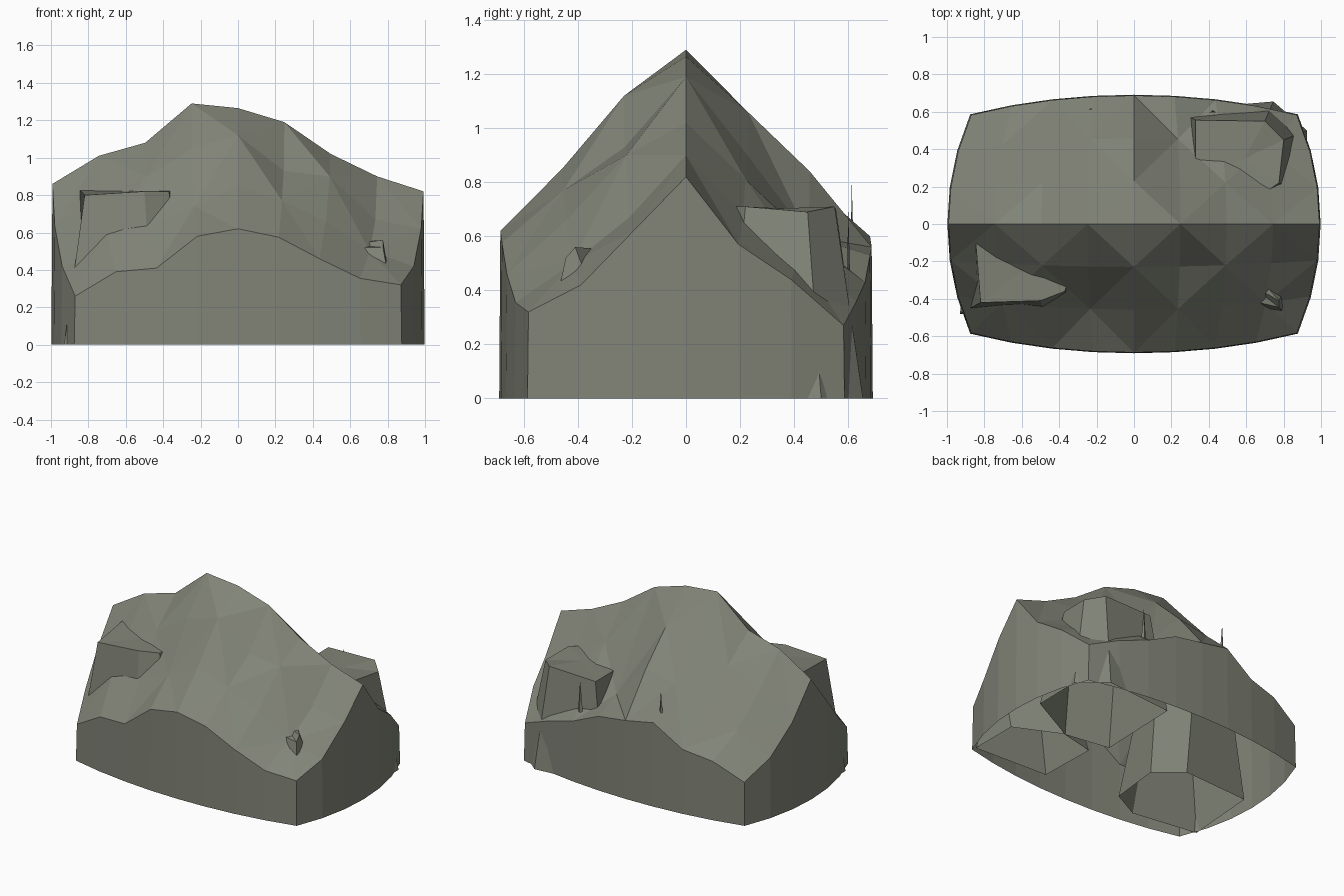
import bpy, bmesh, math
from mathutils import Vector

if "Cube" in bpy.data.objects:
    bpy.data.objects.remove(bpy.data.objects["Cube"])

stone = bpy.data.materials.new("mossy grey stone")
stone.diffuse_color = (0.22, 0.23, 0.185, 1)
stone.use_nodes = True
stone.node_tree.nodes["Principled BSDF"].inputs["Base Color"].default_value = stone.diffuse_color


def finish(name, bm):
    mesh = bpy.data.meshes.new(name)
    bm.to_mesh(mesh)
    bm.free()
    mesh.materials.append(stone)
    ob = bpy.data.objects.new(name, mesh)
    bpy.context.collection.objects.link(ob)
    return ob


# Mound: faceted ridge roof over a rounded-rectangle wall, open underneath
# each row runs front to back at one station along x
heights = [
    (.26, .42, .63, .86, .62, .43, .31),
    (.39, .60, .79, 1.01, .80, .58, .42),
    (.41, .64, .90, 1.08, .91, .68, .46),
    (.58, .74, 1.05, 1.29, 1.04, .80, .60),
    (.62, .85, 1.12, 1.265, 1.06, .84, .56),
    (.575, .77, .93, 1.19, .90, .60, .53),
    (.46, .66, .90, 1.02, .81, .60, .43),
    (.355, .50, .67, .90, .68, .52, .36),
    (.32, .42, .62, .82, .57, .44, .27),
]
NX, NY = 9, 7


def plan(i, j):
    u, v = i / 4 - 1, j / 3 - 1
    return (.992 * u * math.sqrt(1 - .23 * v * v),
            .687 * v * math.sqrt(1 - .28 * u * u))


bm = bmesh.new()
grid = [[bm.verts.new((*plan(i, j), heights[i][j])) for j in range(NY)] for i in range(NX)]
for i in range(NX - 1):
    for j in range(NY - 1):
        a, b, c, d = grid[i][j], grid[i + 1][j], grid[i + 1][j + 1], grid[i][j + 1]
        # diagonals alternate, giving the diamond facets
        if (i + j) % 2 == 0:
            bm.faces.new((a, b, c))
            bm.faces.new((a, c, d))
        else:
            bm.faces.new((a, b, d))
            bm.faces.new((b, c, d))
# wall dropped from the roof rim, very slightly flared
rim = ([grid[i][0] for i in range(NX - 1)] + [grid[NX - 1][j] for j in range(NY - 1)]
       + [grid[i][NY - 1] for i in range(NX - 1, 0, -1)] + [grid[0][j] for j in range(NY - 1, 0, -1)])
foot = [bm.verts.new((v.co.x * 1.006, v.co.y * 1.006, 0)) for v in rim]
for k in range(len(rim)):
    n = (k + 1) % len(rim)
    bm.faces.new((rim[k], foot[k], foot[n], rim[n]))
finish("mound", bm)


# Boulders: tapered, open-bottomed blocks breaking through the mound
def boulder(name, base, top):
    bm = bmesh.new()
    n = len(base)
    lo = [bm.verts.new((x, y, 0)) for x, y in base]
    hi = [bm.verts.new(p) for p in top]
    centre = bm.verts.new(sum((v.co for v in hi), Vector()) / n)
    for k in range(n):
        m = (k + 1) % n
        bm.faces.new((lo[k], lo[m], hi[m], hi[k]))
        bm.faces.new((hi[k], hi[m], centre))
    finish(name, bm)


boulder("back_right_boulder",
        [(.21, 0), (.54, -.05), (.92, .15), (.925, .5), (.745, .655), (.23, .61)],
        [(.33, .22, .70), (.60, .10, .71), (.775, .22, .71), (.80, .45, .69),
         (.70, .55, .71), (.33, .555, .70)])
boulder("front_left_boulder",
        [(-.93, -.48), (-.45, -.55), (-.24, -.44), (-.2, -.07), (-.38, .08), (-.89, .05)],
        [(-.82, -.42, .80), (-.50, -.41, .82), (-.37, -.36, .82), (-.30, -.12, .83),
         (-.5, .02, .84), (-.85, -.05, .83)])
boulder("front_right_boulder",
        [(.3, -.53), (.87, -.555), (.87, -.2), (.55, -.05), (.29, -.11)],
        [(.50, -.38, .52), (.775, -.445, .52), (.775, -.41, .56), (.55, -.15, .54), (.42, -.18, .54)])


# Thin stone slivers on the back slope
def sliver(name, x, y, z, h):
    bm = bmesh.new()
    bmesh.ops.create_cone(bm, cap_ends=True, segments=3, radius1=.022, radius2=.002, depth=h)
    bmesh.ops.scale(bm, vec=Vector((1, .3, 1)), verts=bm.verts)
    bmesh.ops.translate(bm, vec=(x, y, z + h / 2), verts=bm.verts)
    finish(name, bm)


sliver("back_sliver", -.23, .613, .56, .23)
sliver("boulder_sliver", .42, .60, .47, .22)
